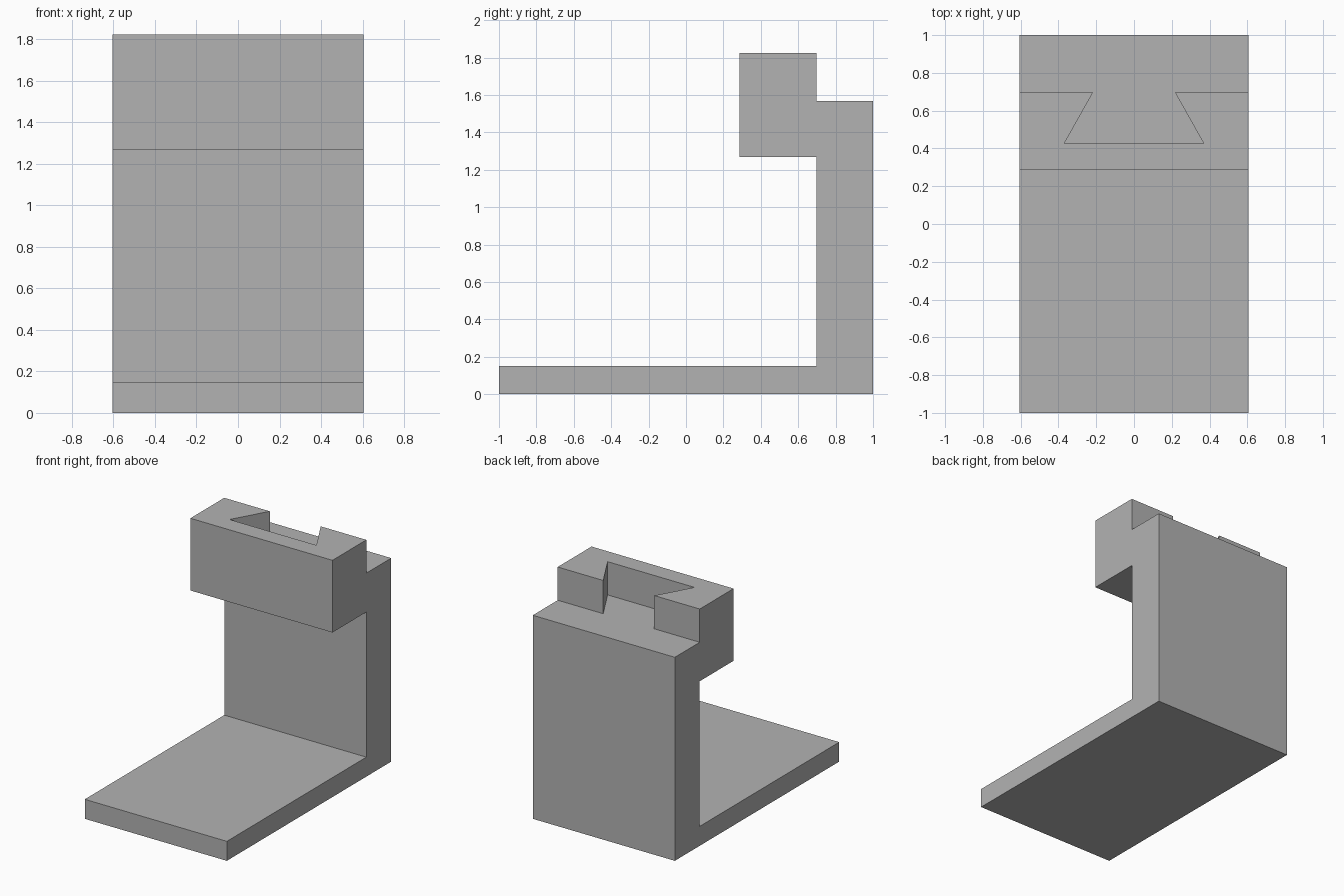
import bpy
import bmesh
from mathutils import Vector

# Remove the default object
cube = bpy.data.objects.get("Cube")
if cube:
    bpy.data.objects.remove(cube, do_unlink=True)

GREY = (0.45, 0.45, 0.45, 1)
mat = bpy.data.materials.new("plain grey")
mat.use_nodes = True
mat.diffuse_color = GREY
mat.node_tree.nodes["Principled BSDF"].inputs["Base Color"].default_value = GREY

# Main dimensions
HALF_W = 0.605
BASE_TOP, JAW_BOTTOM, STEP, TOP = 0.15, 1.267, 1.567, 1.823
FRONT, JAW_FRONT, SLOT_FRONT, WALL, BACK = -1.0, 0.285, 0.425, 0.697, 1.0
SLOT_WIDE, SLOT_NARROW = 0.37, 0.217


def extrude_outline(name, points, offset):
    """Extrude a closed planar outline into a flat-shaded solid."""
    bm = bmesh.new()
    face = bm.faces.new([bm.verts.new(p) for p in points])
    result = bmesh.ops.extrude_face_region(bm, geom=[face], use_keep_orig=True)
    moved = [v for v in result["geom"] if isinstance(v, bmesh.types.BMVert)]
    bmesh.ops.translate(bm, verts=moved, vec=Vector(offset))
    bmesh.ops.recalc_face_normals(bm, faces=bm.faces[:])
    mesh = bpy.data.meshes.new(name)
    bm.to_mesh(mesh)
    bm.free()
    mesh.materials.append(mat)
    obj = bpy.data.objects.new(name, mesh)
    bpy.context.collection.objects.link(obj)
    return obj


# Bracket: base plate, upright wall and lower half of the overhanging block
side = [(FRONT, 0), (BACK, 0), (BACK, STEP), (JAW_FRONT, STEP),
        (JAW_FRONT, JAW_BOTTOM), (WALL, JAW_BOTTOM),
        (WALL, BASE_TOP), (FRONT, BASE_TOP)]
extrude_outline("bracket_body", [(-HALF_W, y, z) for y, z in side],
                (2 * HALF_W, 0, 0))

# Upper half of the block, with a dovetail slot open to the back
half = [(HALF_W, JAW_FRONT), (HALF_W, WALL),
        (SLOT_NARROW, WALL), (SLOT_WIDE, SLOT_FRONT)]
plan = half + [(-x, y) for x, y in reversed(half)]
extrude_outline("dovetail_block", [(x, y, STEP) for x, y in plan],
                (0, 0, TOP - STEP))
